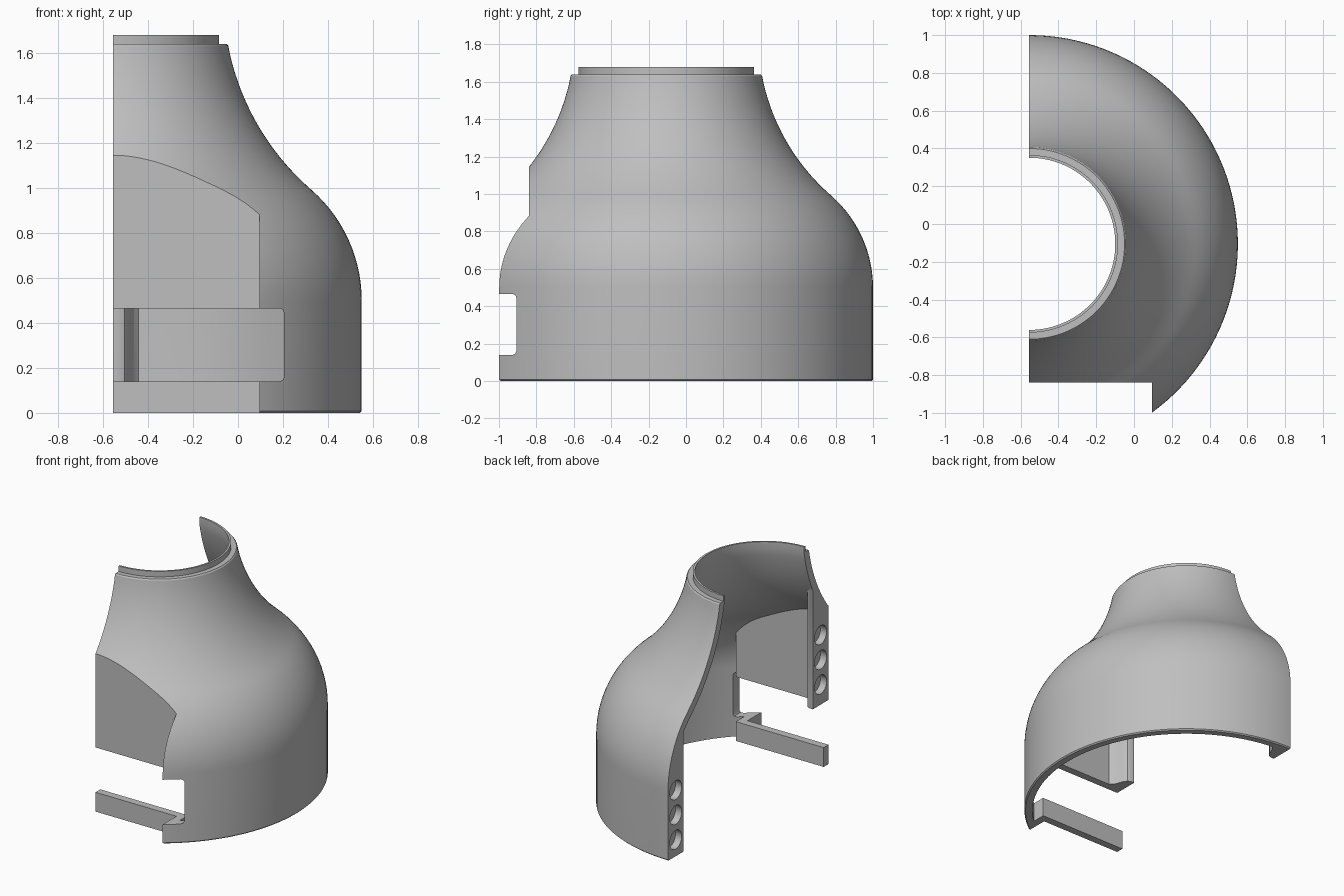
import bpy, bmesh
from math import sin, cos, pi, radians

if "Cube" in bpy.data.objects:
    bpy.data.objects.remove(bpy.data.objects["Cube"], do_unlink=True)

AX, AY = -0.555, -0.105      # axis of revolution; the half cut lies on x = AX
WALL = 0.055
BIG = 3.0

grey = bpy.data.materials.new("plain grey")
grey.use_nodes = True
colour = (0.52, 0.52, 0.52, 1)
grey.diffuse_color = colour
grey.node_tree.nodes["Principled BSDF"].inputs["Base Color"].default_value = colour


def finish(bm, name):
    bmesh.ops.recalc_face_normals(bm, faces=bm.faces[:])
    me = bpy.data.meshes.new(name)
    bm.to_mesh(me)
    bm.free()
    ob = bpy.data.objects.new(name, me)
    bpy.context.collection.objects.link(ob)
    me.materials.append(grey)
    return ob


def lathe(name, profile, n=144):
    """Closed solid of revolution with flat caps."""
    bm = bmesh.new()
    angles = [2 * pi * (i + 0.5) / n for i in range(n)]
    rings = [[bm.verts.new((AX + r * cos(a), AY + r * sin(a), z)) for a in angles]
             for r, z in profile]
    for low, high in zip(rings, rings[1:]):
        for i in range(n):
            j = (i + 1) % n
            bm.faces.new((low[i], low[j], high[j], high[i]))
    bm.faces.new(rings[0])
    bm.faces.new(rings[-1])
    return finish(bm, name)


def prism(name, outline, place, start, end):
    """Extrude a 2D outline; place(u, v, w) puts it in space."""
    bm = bmesh.new()
    a = [bm.verts.new(place(u, v, start)) for u, v in outline]
    b = [bm.verts.new(place(u, v, end)) for u, v in outline]
    bm.faces.new(a)
    bm.faces.new(b)
    for i in range(len(a)):
        j = (i + 1) % len(a)
        bm.faces.new((a[i], a[j], b[j], b[i]))
    return finish(bm, name)


def upright(u, v, w):
    return (u, v, w)


def box(name, x0, x1, y0, y1, z0, z1):
    return prism(name, [(x0, y0), (x1, y0), (x1, y1), (x0, y1)], upright, z0, z1)


def subtract(target, cutter):
    mod = target.modifiers.new("cut", "BOOLEAN")
    mod.operation = "DIFFERENCE"
    mod.solver = "EXACT"
    mod.object = cutter
    bpy.context.view_layer.objects.active = target
    bpy.ops.object.modifier_apply(modifier=mod.name)
    bpy.data.objects.remove(cutter, do_unlink=True)


def bell(offset):
    """Shoulder arc blending into the concave neck arc, moved inward by offset."""
    pts = []
    for i in range(15):
        a = radians(49 * i / 14)
        r = 0.652 - offset
        pts.append((0.453 + r * cos(a), 0.5 + r * sin(a)))
    for i in range(1, 17):
        a = radians(49 + (10.5 - 49) * i / 16)
        r = 1.13 + offset
        pts.append((1.621 - r * cos(a), 1.846 - r * sin(a)))
    return pts


# Outer body with bevelled foot and stepped top lip
outer = bell(0)
outer[-1] = (0.512, 1.632)
shell = lathe("half_bell_shell",
              [(1.097, 0), (1.105, 0.008)] + outer
              + [(0.505, 1.64), (0.47, 1.64), (0.47, 1.68)])

# Hollow inside, leaving the flat front plate and the two end bosses solid
inner = bell(WALL)
cavity = lathe("cavity", [(inner[0][0], -0.2)] + inner + [(inner[-1][0], 1.9)])
plate_x, plate_y = 0.095, -0.84
subtract(cavity, box("plate_keep", -BIG, plate_x + WALL, -BIG, plate_y + WALL, -1, BIG))


def boss(name, face_y, side, z0):
    steps = [(-0.53, 0), (-0.505, 0.01), (-0.485, 0.04), (-0.465, 0.095), (-0.43, 0.13)]
    outline = [(-BIG, face_y)] + [(x, face_y + side * d) for x, d in steps]
    outline += [(-0.43, side * BIG), (-BIG, side * BIG)]
    return prism(name, outline, upright, z0, BIG)


subtract(cavity, boss("back_boss", 0.82, 1, -1))
subtract(cavity, boss("front_boss", -0.66, -1, 0.3))

# Flat recess on the front
subtract(shell, box("front_recess", -BIG, plate_x, -BIG, plate_y, -1, BIG))
subtract(shell, cavity)

# Wide slot with softened corners
x1, z0, z1, c = 0.205, 0.14, 0.465, 0.02
slot = [(-BIG, z0), (x1 - c, z0), (x1 - c * 0.3, z0 + c * 0.3), (x1, z0 + c),
        (x1, z1 - c), (x1 - c * 0.3, z1 - c * 0.3), (x1 - c, z1), (-BIG, z1)]
subtract(shell, prism("slot", slot, lambda u, v, w: (u, w, v), -BIG, -0.5))

# Cut the body in half
subtract(shell, box("half_cut", -BIG, AX, -BIG, BIG, -1, BIG))

# Three blind holes in each end face
for hole_y, first_z in ((0.91, 0.12), (-0.75, 0.61)):
    for k in range(3):
        circle = [(hole_y + 0.068 * cos(2 * pi * i / 32),
                   first_z + 0.18 * k + 0.068 * sin(2 * pi * i / 32)) for i in range(32)]
        subtract(shell, prism("hole", circle, lambda u, v, w: (w, u, v), AX - 0.1, AX + 0.05))

bpy.ops.object.select_all(action="DESELECT")
shell.select_set(True)
bpy.context.view_layer.objects.active = shell
bpy.ops.object.shade_smooth_by_angle(angle=radians(30))
